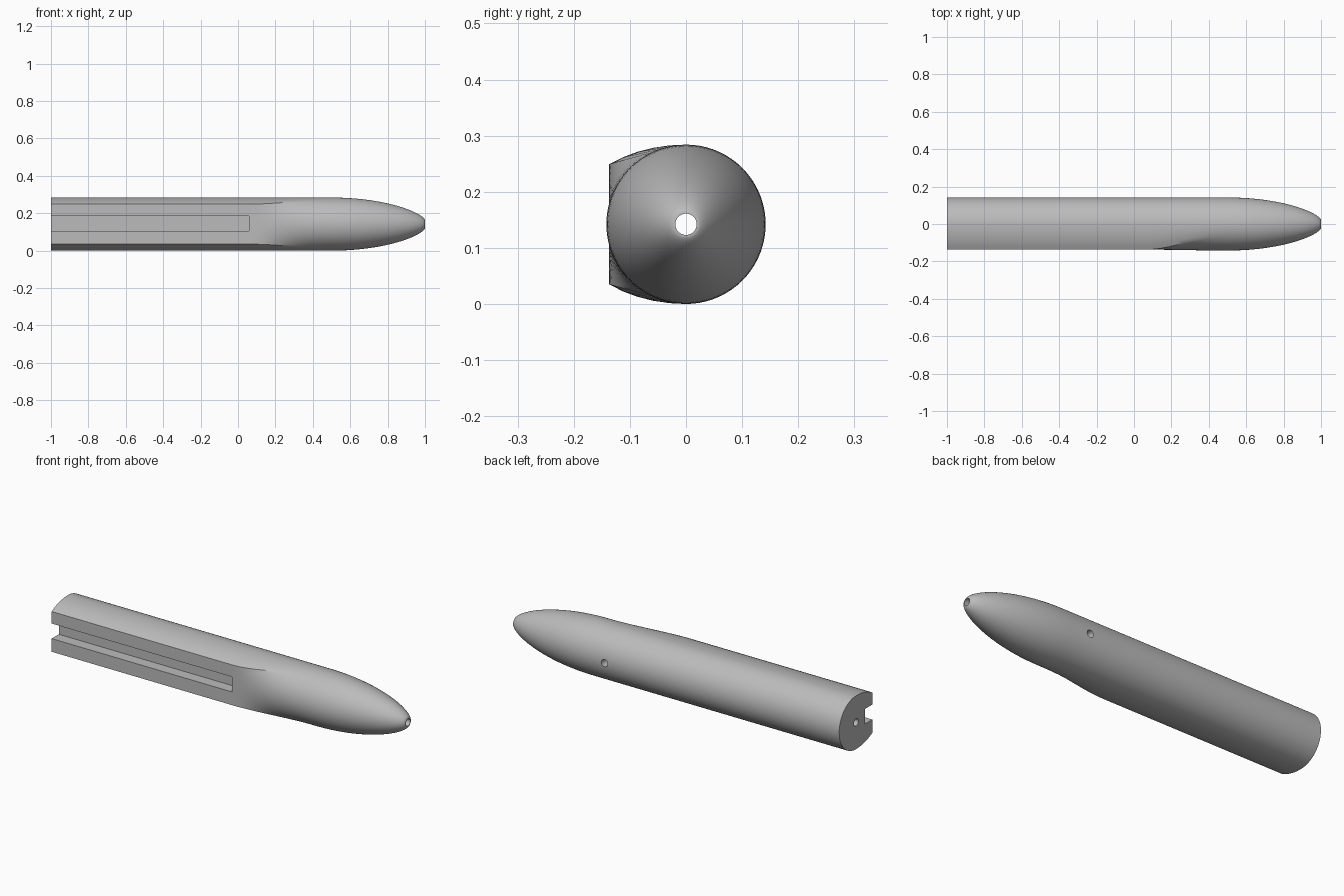
import bpy, bmesh, math
from mathutils import Matrix

if "Cube" in bpy.data.objects:
    bpy.data.objects.remove(bpy.data.objects["Cube"])

R = 0.142                    # body radius, also the height of the axis
FLAT_Y = -0.137              # front mounting face
FLAT_H = 0.107               # half height of that face
SLOT_END, NOSE_START = 0.06, 0.5
BORE = 0.019

grey = bpy.data.materials.new("plain grey")
grey.use_nodes = True
colour = (0.5, 0.5, 0.5, 1)
grey.diffuse_color = colour
grey.node_tree.nodes["Principled BSDF"].inputs["Base Color"].default_value = colour


def make_object(name, bm):
    mesh = bpy.data.meshes.new(name)
    bmesh.ops.recalc_face_normals(bm, faces=bm.faces)
    bm.to_mesh(mesh)
    bm.free()
    mesh.materials.append(grey)
    ob = bpy.data.objects.new(name, mesh)
    bpy.context.collection.objects.link(ob)
    return ob


def flat_section(deg):
    """Round back, shallow elliptical shoulders and a flat front."""
    side, a = (1, deg) if deg <= 180 else (-1, 360 - deg)
    if a <= 90:
        y, z = R * math.cos(math.radians(a)), R * math.sin(math.radians(a))
    elif a <= 115:
        end = math.acos(FLAT_H / R)
        t = (a - 90) / 25 * end
        y, z = FLAT_Y * math.sin(t) / math.sin(end), R * math.cos(t)
    else:
        y, z = FLAT_Y, FLAT_H * (180 - a) / 65
    return y, side * z


def ring(bm, x):
    """Cross-section that eases from flat-fronted to round, then tapers."""
    t = min(max((x - SLOT_END) / (NOSE_START - SLOT_END), 0), 1)
    blend = t * t * (3 - 2 * t)
    n = max((x - NOSE_START) / (1 - NOSE_START), 0)
    r = 0.022 + (R - 0.022) * max(1 - n * n, 0) ** 0.68
    verts = []
    for deg in range(0, 360, 5):
        y, z = flat_section(deg)
        cy, cz = r * math.cos(math.radians(deg)), r * math.sin(math.radians(deg))
        verts.append(bm.verts.new((x, y + (cy - y) * blend, R + z + (cz - z) * blend)))
    return verts


# Body lofted through the sections
stations = [-1]
stations += [SLOT_END + (NOSE_START - SLOT_END) * i / 20 for i in range(20)]
stations += [NOSE_START + (1 - NOSE_START) * math.sin(math.pi / 2 * i / 28) for i in range(29)]
bm = bmesh.new()
rings = [ring(bm, x) for x in stations]
for a, b in zip(rings, rings[1:]):
    for i in range(len(a)):
        j = (i + 1) % len(a)
        bm.faces.new((a[i], a[j], b[j], b[i]))
bm.faces.new(rings[0])
bm.faces.new(rings[-1])
body = make_object("body", bm)


def drill(name, start, end, y, axis="Y"):
    """Cylinder along x (turned about Y) or along y (turned about X)."""
    bm = bmesh.new()
    bmesh.ops.create_cone(bm, cap_ends=True, segments=32, radius1=BORE, radius2=BORE,
                          depth=end - start)
    mid = (start + end) / 2
    place = (mid, y, R) if axis == "Y" else (y, mid, R)
    bm.transform(Matrix.Translation(place) @ Matrix.Rotation(math.pi / 2, 4, axis))
    return make_object(name, bm)


# Rectangular slot in the front face
bm = bmesh.new()
bmesh.ops.create_cube(bm, size=1)
length, depth = SLOT_END + 1.1, 0.16
bm.transform(Matrix.Translation((SLOT_END - length / 2, -0.077 - depth / 2, 0.145))
             @ Matrix.Diagonal((length, depth, 0.08, 1)))

# Slot, through bore, and a second channel that exits at the back
cutters = [make_object("slot_cutter", bm),
           drill("bore_cutter", -1.1, 1.1, 0),
           drill("channel_cutter", -1.1, 0.38, 0.066),
           drill("side_port_cutter", 0.066, 0.2, 0.38, "X")]

bpy.context.view_layer.objects.active = body
body.select_set(True)
for cutter in cutters:
    cutter.hide_render = True
    mod = body.modifiers.new(cutter.name, "BOOLEAN")
    mod.operation, mod.solver, mod.object = "DIFFERENCE", "EXACT", cutter
    bpy.ops.object.modifier_apply(modifier=mod.name)
    bpy.data.objects.remove(cutter)

bpy.ops.object.shade_smooth_by_angle(angle=math.radians(30))
